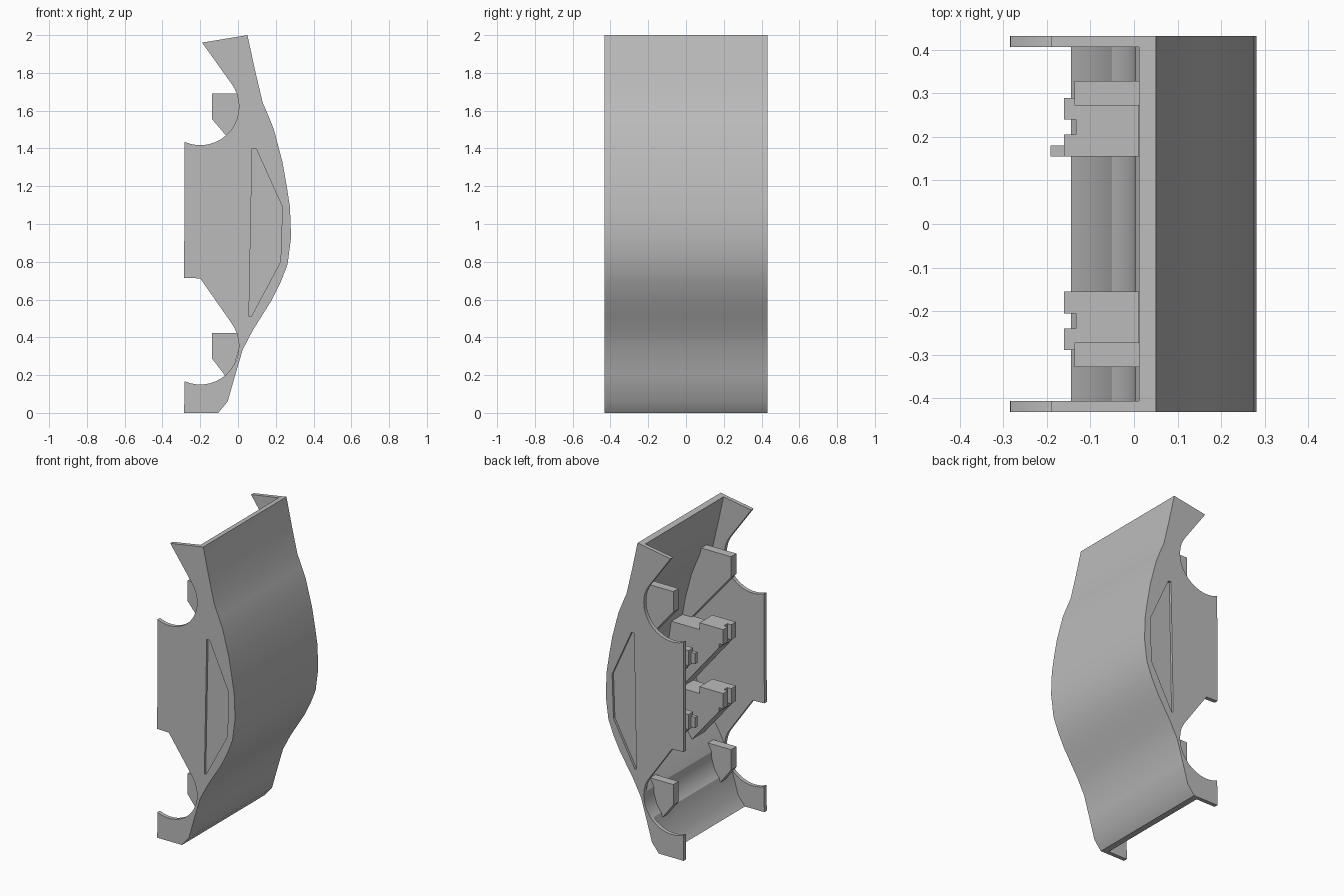
import bpy, bmesh, math

if "Cube" in bpy.data.objects:
    bpy.data.objects.remove(bpy.data.objects["Cube"], do_unlink=True)

grey = bpy.data.materials.new("plain_grey")
grey.use_nodes = True
COLOUR = (0.5, 0.5, 0.5, 1)
grey.diffuse_color = COLOUR
grey.node_tree.nodes["Principled BSDF"].inputs["Base Color"].default_value = COLOUR

HALF = 0.432      # half width
WALL = 0.026      # side plate thickness
SKIN = 0.04       # curved panel thickness


def prism(name, profile, y0, y1):
    """Extrude an (x, z) profile from y0 to y1."""
    bm = bmesh.new()
    face = bm.faces.new([bm.verts.new((x, y0, z)) for x, z in profile])
    side = bmesh.ops.extrude_face_region(bm, geom=[face])["geom"]
    for v in side:
        if isinstance(v, bmesh.types.BMVert):
            v.co.y = y1
    bmesh.ops.recalc_face_normals(bm, faces=bm.faces)
    mesh = bpy.data.meshes.new(name)
    bm.to_mesh(mesh)
    bm.free()
    mesh.materials.append(grey)
    obj = bpy.data.objects.new(name, mesh)
    bpy.context.collection.objects.link(obj)
    return obj


def arc(cz, start, end, n=16):
    """Wheel-arch style notch, in degrees, around x = -0.2."""
    angles = [math.radians(start + (end - start) * i / n) for i in range(n + 1)]
    return [(-0.2 + 0.205 * math.cos(a), cz + 0.205 * math.sin(a)) for a in angles]


def cut(target, cutter):
    mod = target.modifiers.new("cut", "BOOLEAN")
    mod.operation = "DIFFERENCE"
    mod.solver = "EXACT"
    mod.object = cutter
    bpy.context.view_layer.objects.active = target
    bpy.ops.object.modifier_apply(modifier=mod.name)
    bpy.data.objects.remove(cutter, do_unlink=True)


# Curved outer panel line, top to bottom
outer = [(0.05, 2.0), (0.09, 1.815), (0.13, 1.645), (0.162, 1.57), (0.19, 1.5),
         (0.235, 1.33), (0.258, 1.2), (0.275, 1.09), (0.281, 0.93), (0.262, 0.785),
         (0.225, 0.69), (0.18, 0.6), (0.13, 0.52), (0.08, 0.44), (0.025, 0.335),
         (-0.015, 0.2), (-0.055, 0.06), (-0.105, 0)]

# Shell: full outline, hollowed from the open side
outline = (outer + [(-0.285, 0)] + arc(0.355, -114, 38)
           + [(-0.2, 0.712), (-0.285, 0.715)] + arc(1.622, -114, 38)
           + [(-0.19, 1.96)])
shell = prism("shell", outline, -HALF, HALF)
inner = [(x - SKIN, z) for x, z in outer]
hollow = [(-0.03, 2.2)] + inner + [(-0.3, -0.2), (-0.6, -0.2), (-0.6, 2.2)]
cut(shell, prism("hollow_cutter", hollow, WALL - HALF, HALF - WALL))

# Shallow recess on each side plate
recess = [(0.075, 1.4), (0.095, 1.4), (0.235, 1.09), (0.225, 0.8), (0.07, 0.51), (0.058, 0.51)]
for s in (-1, 1):
    cut(shell, prism("recess_cutter", recess, s * (HALF - 0.015), s * (HALF + 0.05)))

bpy.ops.object.select_all(action="DESELECT")
shell.select_set(True)
bpy.context.view_layer.objects.active = shell
bpy.ops.object.shade_smooth_by_angle(angle=math.radians(25))


def panel_x(z):
    """Middle of the panel thickness at a height."""
    for (xa, za), (xb, zb) in zip(outer, outer[1:]):
        if zb <= z <= za:
            return xa + (xb - xa) * (za - z) / (za - zb) - SKIN / 2
    return outer[-1][0]


def gusset(name, front, top, drop, y0, y1, step=0):
    """Block with a sloped underside running back into the panel."""
    z = top - drop
    x = front
    while x < panel_x(z) and z > 0.02:
        z -= 0.01
        x += 0.01 / 1.17
    back_top = top - step
    back = [(panel_x(z + (back_top - z) * i / 8), z + (back_top - z) * i / 8) for i in range(9)]
    profile = [(front, top), (front, top - drop)] + back
    if step:
        profile += [(0.01, back_top), (0.01, top)]
    return prism(name, profile, y0, y1)


def box(name, x0, x1, y0, y1, z0, z1):
    return prism(name, [(x0, z0), (x1, z0), (x1, z1), (x0, z1)], y0, y1)


for s, side in ((-1, "front"), (1, "back")):
    # Hooks near the notches
    for top, level in ((1.69, "upper"), (0.422, "lower")):
        gusset(f"{level}_{side}_hook", -0.137, top, 0.135, s * 0.272, s * 0.328)
    # Slotted brackets between the hooks
    for top, level in ((1.262, "upper"), (0.842, "lower")):
        name = f"{level}_{side}_bracket"
        gusset(name, -0.133, top, 0.125, s * 0.155, s * 0.289, step=0.045)
        for a, b in ((0.155, 0.205), (0.24, 0.289)):
            box(name + "_lug", -0.161, -0.133, s * a, s * b, top - 0.1, top)
        if s > 0:
            box(name + "_tab", -0.192, -0.161, 0.155, 0.18, top - 0.09, top - 0.02)
